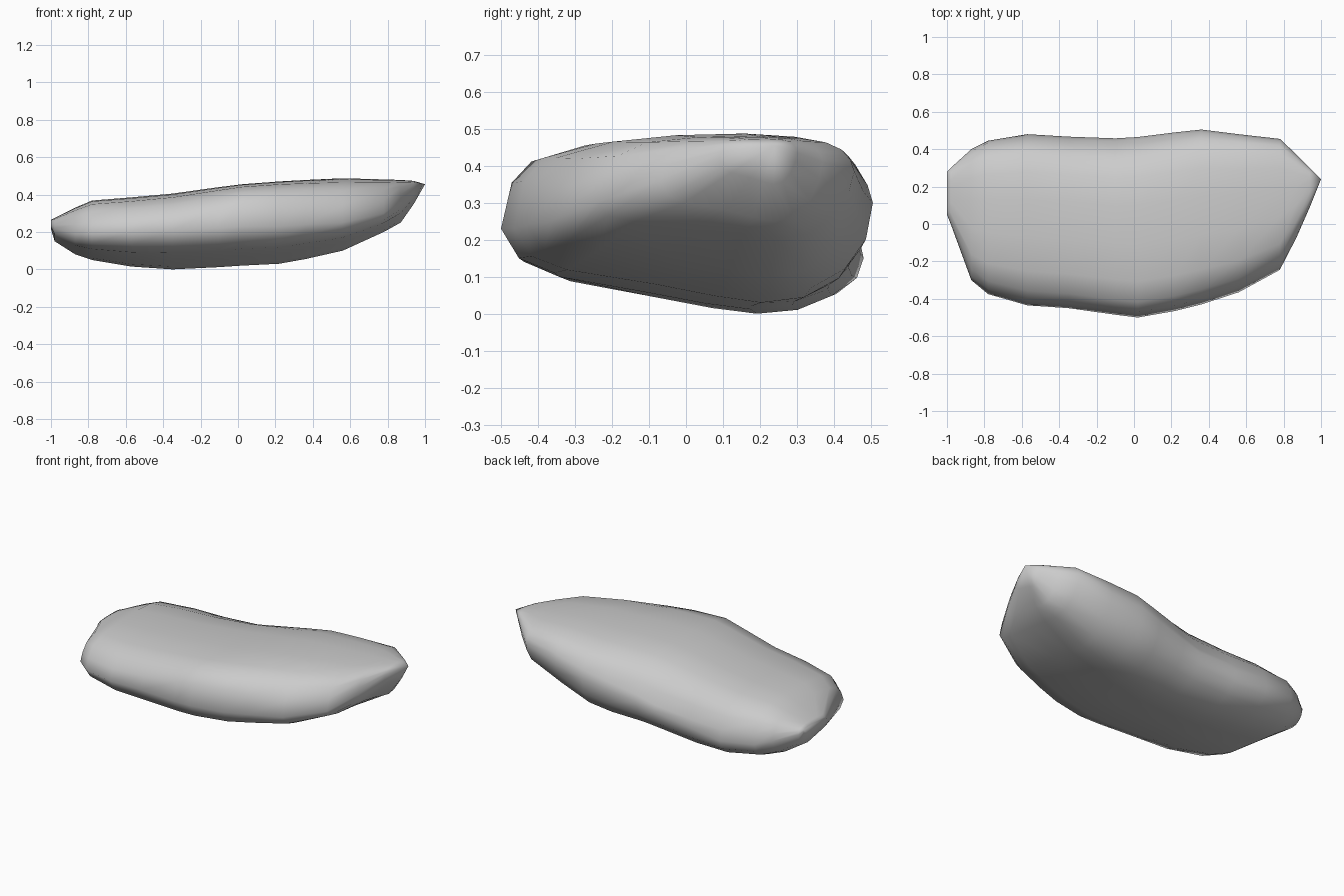
import bpy, bmesh

# Stations along x: x, front y, back y, top z, bottom z, front-edge z, back-edge z
stations = [
    (-1.00, 0.05, 0.28, 0.265, 0.215, 0.24, 0.25),
    (-0.98, 0.00, 0.30, 0.275, 0.15, 0.22, 0.23),
    (-0.87, -0.30, 0.40, 0.33, 0.08, 0.19, 0.20),
    (-0.78, -0.375, 0.445, 0.368, 0.05, 0.19, 0.17),
    (-0.57, -0.435, 0.48, 0.385, 0.015, 0.20, 0.15),
    (-0.35, -0.45, 0.467, 0.405, 0.00, 0.21, 0.17),
    (-0.10, -0.485, 0.458, 0.44, 0.012, 0.22, 0.20),
    (0.02, -0.50, 0.465, 0.455, 0.02, 0.23, 0.23),
    (0.22, -0.465, 0.49, 0.47, 0.03, 0.23, 0.27),
    (0.36, -0.43, 0.505, 0.478, 0.055, 0.24, 0.30),
    (0.56, -0.365, 0.48, 0.487, 0.10, 0.25, 0.33),
    (0.78, -0.245, 0.455, 0.481, 0.20, 0.30, 0.385),
    (0.87, -0.07, 0.37, 0.478, 0.25, 0.36, 0.41),
    (0.94, 0.09, 0.30, 0.473, 0.35, 0.42, 0.435),
]
# Cross-section: across (0 front, 1 back), height (-1 bottom, 1 top)
section = [
    (0, 0), (0.03, 0.42), (0.085, 0.73), (0.2, 0.91), (0.4, 0.98), (0.62, 1.0),
    (0.78, 0.95), (0.89, 0.83), (0.95, 0.63), (0.985, 0.33), (1, 0), (0.98, -0.4),
    (0.92, -0.72), (0.82, -0.94), (0.7, -1.0), (0.57, -0.92), (0.4, -0.77),
    (0.15, -0.57), (0.05, -0.38),
]


def bump(x, centre, width):
    return max(0, 1 - abs(x - centre) / width)


def ring(bm, st):
    x, yf, yb, zt, zb, zf, zk = st
    front = 1.2 - 0.6 * bump(x, 0.1, 0.55)     # front shoulder swells in the middle
    back = 1 + 0.8 * bump(x, -0.1, 0.6)        # back shoulder dips in the middle
    under = 1.4 if x > 0.5 else 1.0            # back right is undercut
    out = []
    for u, v in section:
        edge = zf + (zk - zf) * u
        if v > 0:
            z = edge + v ** (front if u < 0.5 else back) * (zt - edge)
        else:
            z = edge - abs(v) ** (under if u > 0.6 else 1) * (edge - zb)
        out.append(bm.verts.new((x, yf + (yb - yf) * u, z)))
    return out


# Stone: loft through the stations, closed with a flat left end and a pointed right end
bm = bmesh.new()
rings = [ring(bm, s) for s in stations]
n = len(section)
for a, b in zip(rings, rings[1:]):
    for i in range(n):
        j = (i + 1) % n
        bm.faces.new((a[i], a[j], b[j], b[i]))
bm.faces.new(rings[0])
tip = bm.verts.new((1.0, 0.24, 0.455))
for i in range(n):
    bm.faces.new((rings[-1][i], rings[-1][(i + 1) % n], tip))
bmesh.ops.recalc_face_normals(bm, faces=bm.faces)

mesh = bpy.data.meshes.new("stone")
bm.to_mesh(mesh)
bm.free()
stone = bpy.data.objects.new("stone", mesh)
bpy.context.collection.objects.link(stone)
for p in mesh.polygons:
    p.use_smooth = True
